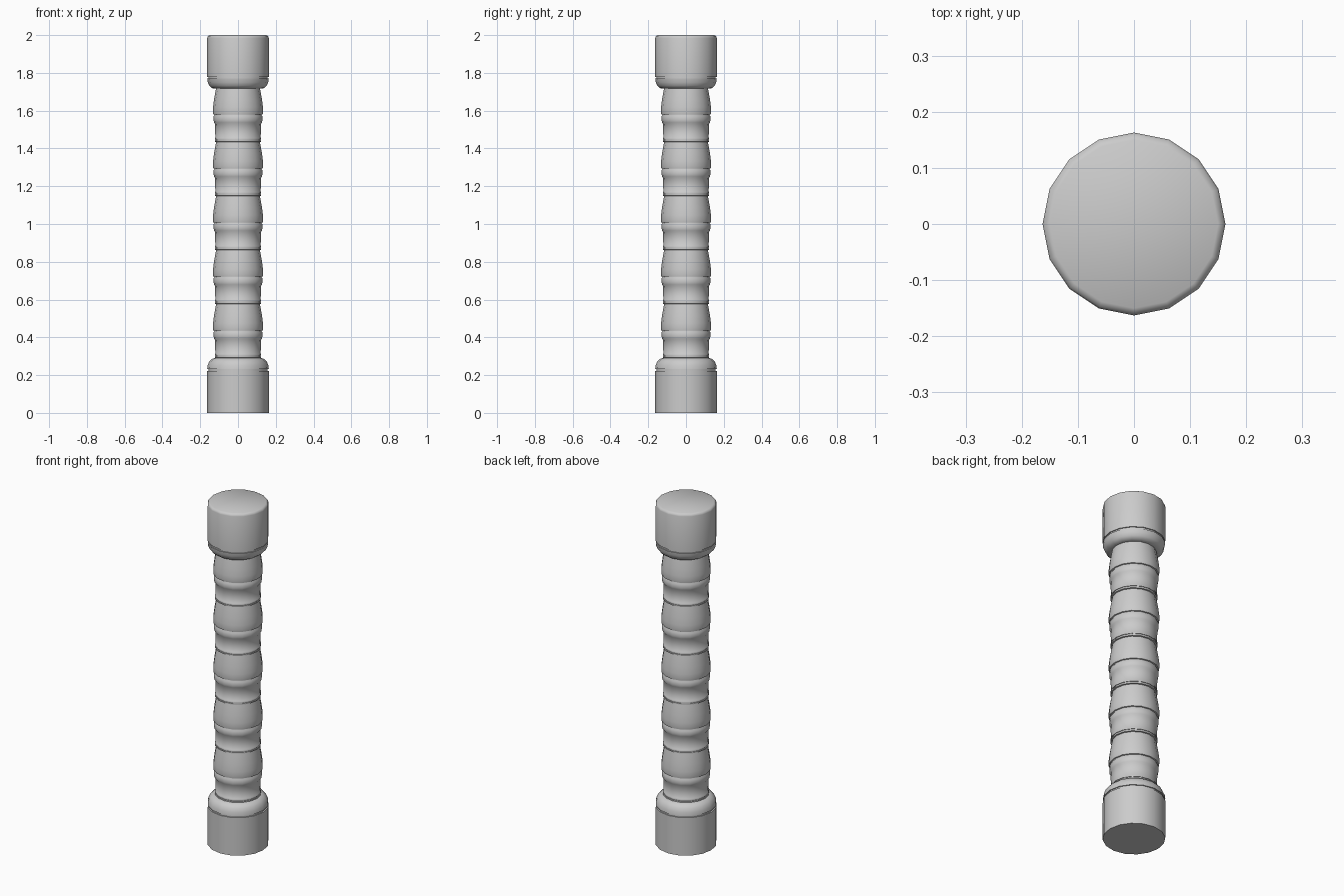
import bpy
import bmesh
from math import cos, sin, tau, radians

SIDES = 16
PITCH = 0.286

cube = bpy.data.objects.get("Cube")
if cube:
    bpy.data.objects.remove(cube)

grey = bpy.data.materials.new("light grey")
grey.use_nodes = True
colour = (0.6, 0.6, 0.6, 1)
grey.diffuse_color = colour
grey.node_tree.nodes["Principled BSDF"].inputs["Base Color"].default_value = colour


def lathe(name, profile):
    """Turn a bottom-to-top list of (radius, z) into a closed solid."""
    bm = bmesh.new()
    rings = [[bm.verts.new((r * cos(tau * i / SIDES), r * sin(tau * i / SIDES), z))
              for i in range(SIDES)] for r, z in profile]
    for low, high in zip(rings, rings[1:]):
        for i in range(SIDES):
            j = (i + 1) % SIDES
            bm.faces.new((low[i], low[j], high[j], high[i]))
    bm.faces.new(rings[0][::-1])
    bm.faces.new(rings[-1])
    mesh = bpy.data.meshes.new(name)
    bm.to_mesh(mesh)
    bm.free()
    mesh.materials.append(grey)
    obj = bpy.data.objects.new(name, mesh)
    bpy.context.collection.objects.link(obj)
    bpy.ops.object.select_all(action="DESELECT")
    obj.select_set(True)
    bpy.context.view_layer.objects.active = obj
    bpy.ops.object.shade_smooth_by_angle(angle=radians(50))
    return obj


# Base cap with a thin groove and a rounded shoulder
lathe("base_cap", [
    (0.163, 0), (0.163, 0.222), (0.157, 0.222), (0.157, 0.232), (0.163, 0.232),
    (0.161, 0.252), (0.152, 0.272), (0.138, 0.286), (0.118, 0.292)])

# Repeating grip unit: paired lower rings, sleeve, collar, bulging belly
unit = [
    (0.116, 0.0), (0.123, 0.002), (0.123, 0.009), (0.119, 0.009), (0.119, 0.014),
    (0.123, 0.014), (0.123, 0.021), (0.120, 0.024), (0.122, 0.096), (0.127, 0.104),
    (0.129, 0.116), (0.129, 0.136), (0.125, 0.142), (0.125, 0.145), (0.131, 0.147),
    (0.133, 0.160), (0.132, 0.185), (0.127, 0.225), (0.120, 0.265), (0.116, PITCH)]
for n in range(5):
    lathe(f"grip_segment_{n + 1}", [(r, 0.29 + n * PITCH + z) for r, z in unit])

# Top cap with a curved underside, thin groove and softened rim
lathe("top_cap", [
    (0.118, 1.717), (0.138, 1.719), (0.152, 1.732), (0.160, 1.750), (0.163, 1.769),
    (0.157, 1.769), (0.157, 1.779), (0.163, 1.779), (0.163, 1.985), (0.160, 1.994),
    (0.150, 2.0)])
